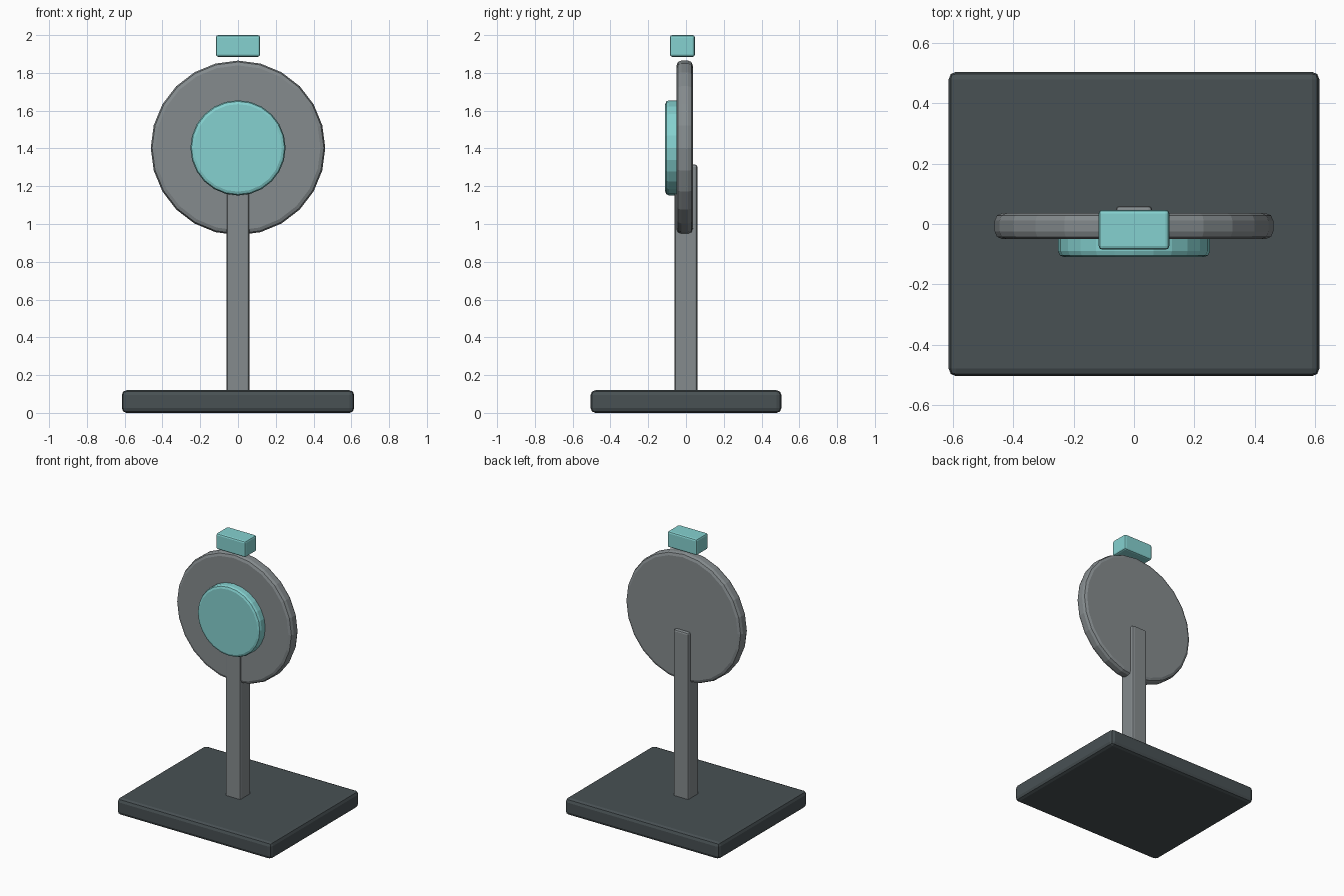
import bpy, math

if "Cube" in bpy.data.objects:
    bpy.data.objects.remove(bpy.data.objects["Cube"])


def material(name, rgb):
    m = bpy.data.materials.new(name)
    m.diffuse_color = (*rgb, 1)
    m.use_nodes = True
    m.node_tree.nodes["Principled BSDF"].inputs["Base Color"].default_value = m.diffuse_color
    return m


DARK = material("dark slate", (0.065, 0.082, 0.088))
GREY = material("mid grey", (0.235, 0.26, 0.27))
TEAL = material("pale teal", (0.235, 0.64, 0.63))


def finish(ob, name, mat, bevel):
    ob.name = name
    ob.data.materials.append(mat)
    bpy.ops.object.transform_apply(location=False, rotation=True, scale=True)
    mod = ob.modifiers.new("rounded edges", 'BEVEL')
    mod.width = bevel
    mod.segments = 2
    mod.limit_method = 'ANGLE'
    mod.angle_limit = math.radians(40)


def box(name, lo, hi, mat, bevel):
    bpy.ops.mesh.primitive_cube_add(size=1, location=[(a + b) / 2 for a, b in zip(lo, hi)])
    ob = bpy.context.object
    ob.scale = [b - a for a, b in zip(lo, hi)]
    finish(ob, name, mat, bevel)


def disc(name, radius, sides, y0, y1, z, mat, bevel):
    bpy.ops.mesh.primitive_cylinder_add(vertices=sides, radius=radius, depth=y1 - y0,
                                        location=(0, (y0 + y1) / 2, z),
                                        rotation=(math.pi / 2, 0, 0))
    finish(bpy.context.object, name, mat, bevel)


# Foot plate and upright
box("base_plate", (-0.615, -0.505, 0), (0.615, 0.505, 0.12), DARK, 0.025)
box("post", (-0.06, -0.06, 0.1), (0.06, 0.06, 1.315), GREY, 0.012)
# Round target with raised centre
disc("target_disc", 0.462, 24, -0.05, 0.036, 1.403, GREY, 0.025)
disc("target_centre", 0.252, 24, -0.11, -0.03, 1.403, TEAL, 0.02)
# Block floating above the disc
box("top_block", (-0.117, -0.085, 1.885), (0.117, 0.047, 2.0), TEAL, 0.012)
